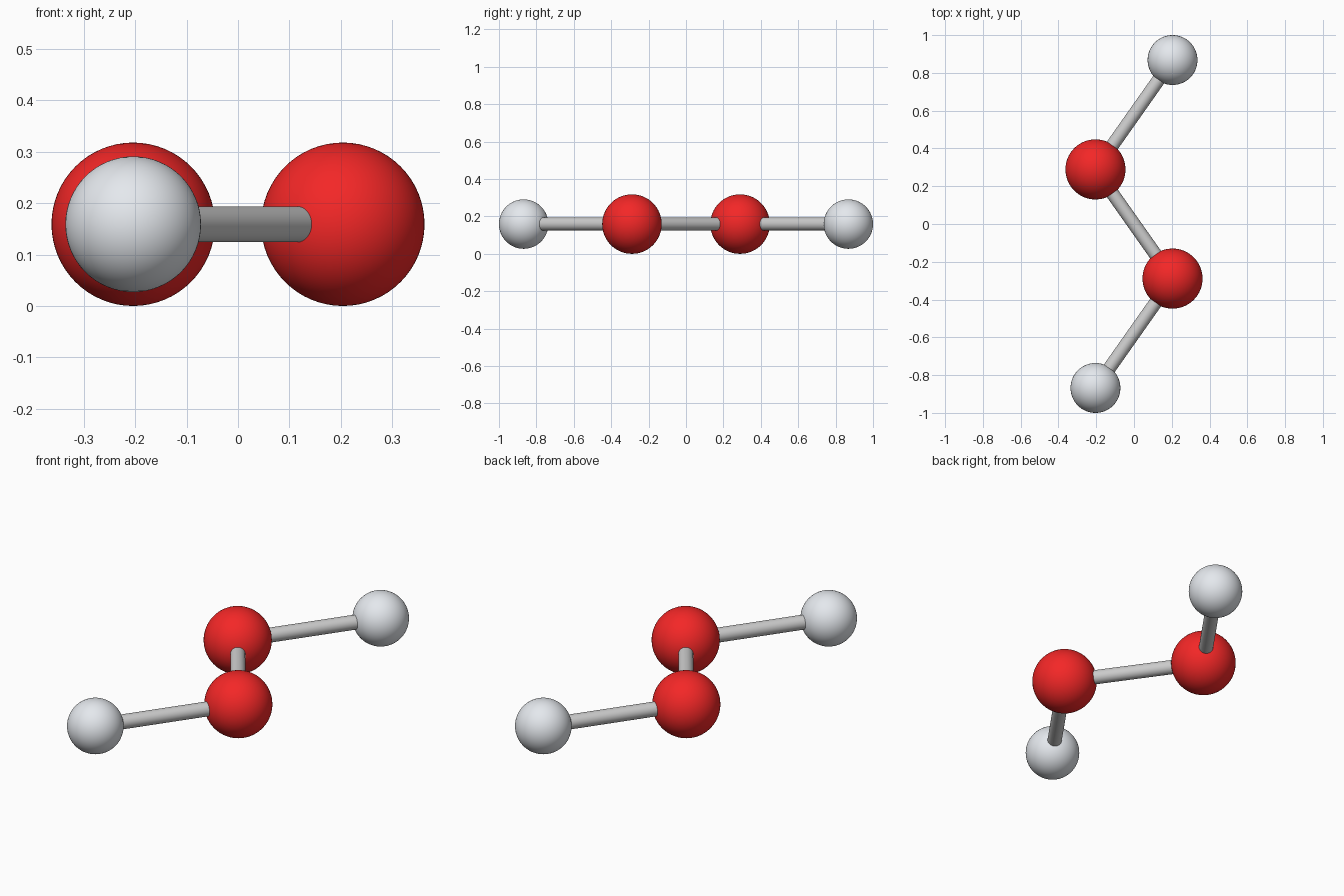
import bpy
from mathutils import Vector

if "Cube" in bpy.data.objects:
    bpy.data.objects.remove(bpy.data.objects["Cube"])

Z = 0.159            # height of the molecule plane
R_O, R_H, R_BOND = 0.159, 0.132, 0.035


def material(name, rgb):
    m = bpy.data.materials.new(name)
    m.diffuse_color = (*rgb, 1)
    m.use_nodes = True
    m.node_tree.nodes["Principled BSDF"].inputs["Base Color"].default_value = m.diffuse_color
    return m


red = material("oxygen_red", (0.9, 0.02, 0.02))
white = material("hydrogen_white", (0.78, 0.81, 0.85))


def atom(name, pos, radius, mat):
    bpy.ops.mesh.primitive_uv_sphere_add(segments=64, ring_count=32, radius=radius, location=pos)
    ob = bpy.context.object
    ob.name = name
    ob.data.materials.append(mat)
    bpy.ops.object.shade_smooth()


def bond(name, a, b):
    d = b - a
    bpy.ops.mesh.primitive_cylinder_add(vertices=32, radius=R_BOND, depth=d.length, location=(a + b) / 2,
                                        rotation=d.to_track_quat('Z', 'Y').to_euler())
    bpy.context.object.name = name
    bpy.ops.object.shade_smooth_by_angle()


# zigzag chain of four atoms, point-symmetric about the centre
h_front = Vector((-0.204, -0.868, Z))
o_front = Vector((0.204, -0.289, Z))
o_back = Vector((-0.204, 0.289, Z))
h_back = Vector((0.204, 0.868, Z))

# atoms
for side, h, o in (("front", h_front, o_front), ("back", h_back, o_back)):
    atom("hydrogen_atom_" + side, h, R_H, white)
    atom("oxygen_atom_" + side, o, R_O, red)
    bond("outer_bond_" + side, h, o)

# middle bond
bond("middle_bond", o_front, o_back)
